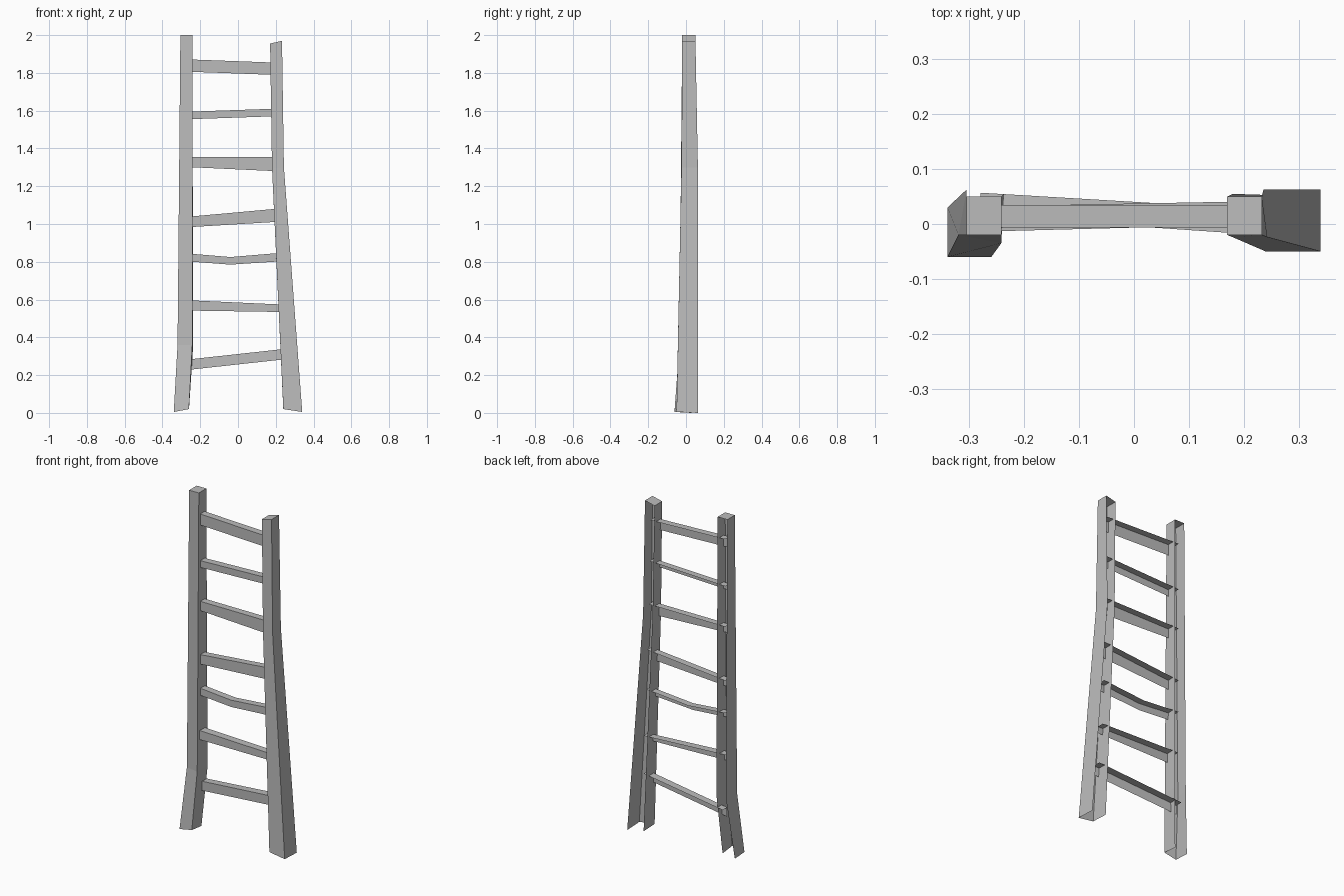
import bpy
import bmesh

if "Cube" in bpy.data.objects:
    bpy.data.objects.remove(bpy.data.objects["Cube"], do_unlink=True)

grey = bpy.data.materials.new("plain_grey")
grey.use_nodes = True
COLOUR = (0.5, 0.5, 0.5, 1)
grey.diffuse_color = COLOUR
grey.node_tree.nodes["Principled BSDF"].inputs["Base Color"].default_value = COLOUR


def loft(name, sections, cap=False):
    """Join matching open cross-sections into a shell, optionally closing the last one."""
    bm = bmesh.new()
    rows = [[bm.verts.new(p) for p in section] for section in sections]
    for low, high in zip(rows, rows[1:]):
        for i in range(len(low) - 1):
            bm.faces.new((low[i], low[i + 1], high[i + 1], high[i]))
    if cap:
        bm.faces.new(rows[-1])
    mesh = bpy.data.meshes.new(name)
    bm.to_mesh(mesh)
    bm.free()
    mesh.materials.append(grey)
    obj = bpy.data.objects.new(name, mesh)
    bpy.context.collection.objects.link(obj)
    return obj


# Posts: channels open at the back and bottom, sections run
# back -x, front -x, front +x, back +x
loft("right_post", [
    [(-0.34, 0.03, 0), (-0.34, -0.06, 0.005), (-0.26, -0.06, 0.02), (-0.26, 0.03, 0.01)],
    [(-0.305, 0.063, 0.36), (-0.32, -0.02, 0.36), (-0.242, -0.035, 0.36), (-0.237, 0.055, 0.36)],
    [(-0.305, 0.05, 2), (-0.305, -0.02, 2), (-0.242, -0.02, 2), (-0.242, 0.05, 2)],
], cap=True)

loft("left_post", [
    [(0.24, 0.053, 0.015), (0.24, -0.05, 0.02), (0.34, -0.05, 0.005), (0.34, 0.063, 0)],
    [(0.18, 0.055, 1.3), (0.18, -0.024, 1.3), (0.243, -0.024, 1.3), (0.236, 0.063, 1.3)],
    [(0.17, 0.05, 1.955), (0.17, -0.02, 1.955), (0.233, -0.02, 1.97), (0.233, 0.05, 1.97)],
], cap=True)


def rung(name, *stations):
    """Front plate and top plate through stations of x, bottom, top, front y, back y."""
    loft(name, [[(x, front, bottom), (x, front, top), (x, back, top)]
                for x, bottom, top, front, back in reversed(stations)])


# Rungs: thin angle strips that reach inside both posts
F, B = -0.006, 0.035
rung("rung_1", (-0.28, 0.226, 0.281, 0.015, 0.057), (0.26, 0.285, 0.34, -0.022, 0.025))
rung("rung_2", (-0.28, 0.542, 0.597, -0.014, 0.032), (0.25, 0.534, 0.573, 0, 0.042))
rung("rung_3", (-0.28, 0.803, 0.845, F, B), (-0.04, 0.785, 0.825, F, B),
     (0.235, 0.803, 0.848, F, B))
rung("rung_4", (-0.28, 0.982, 1.037, F, B), (0.23, 1.013, 1.083, F, B))
rung("rung_5", (-0.28, 1.302, 1.355, F, B), (0.22, 1.279, 1.355, F, B))
rung("rung_6", (-0.28, 1.554, 1.594, F, B), (0.215, 1.571, 1.611, F, B))
rung("rung_7", (-0.28, 1.807, 1.872, F, B), (0.21, 1.789, 1.854, F, B))
